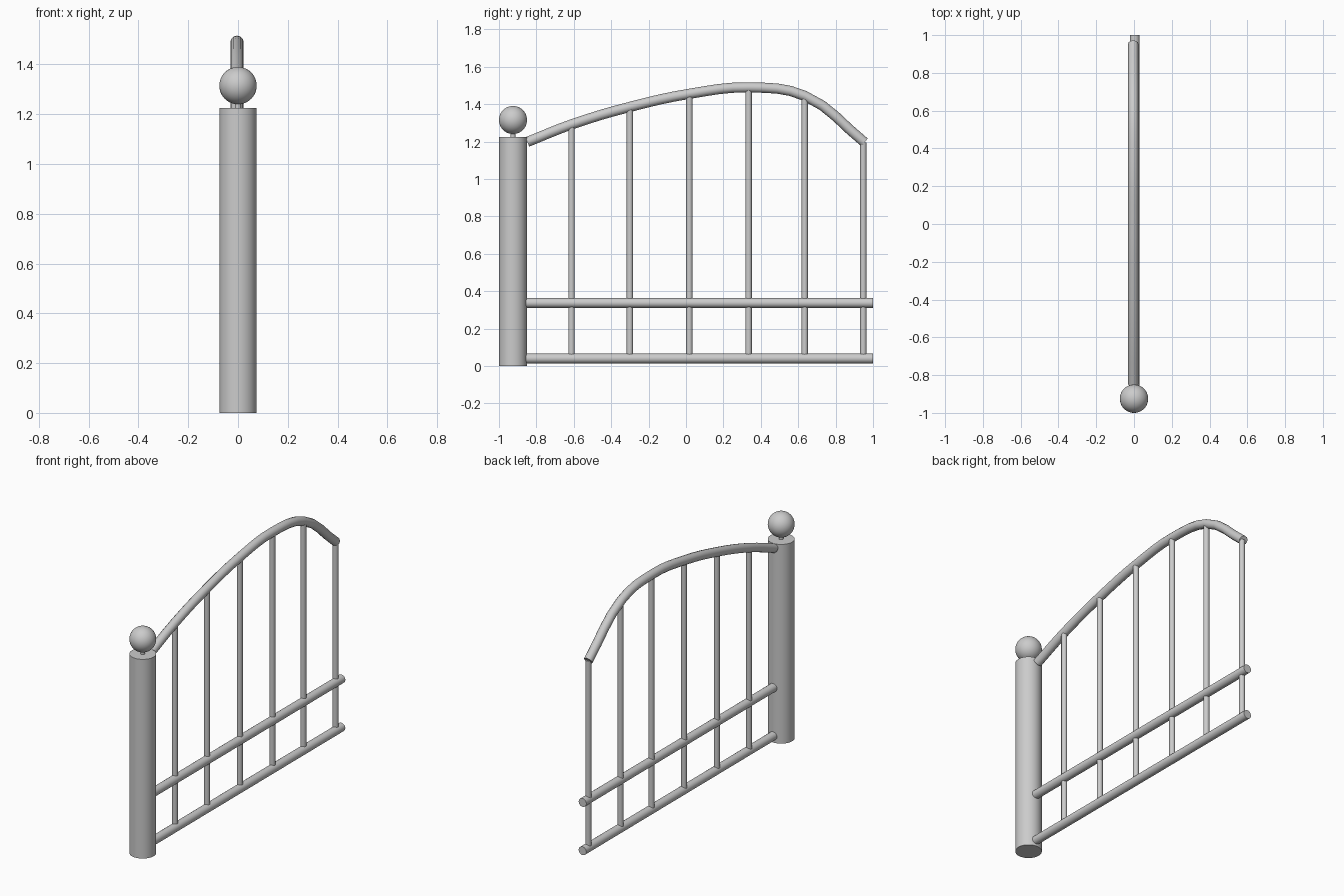
import bpy, math

if "Cube" in bpy.data.objects:
    bpy.data.objects.remove(bpy.data.objects["Cube"])

POST_Y = -0.925


def smooth(obj):
    bpy.ops.object.select_all(action='DESELECT')
    obj.select_set(True)
    bpy.context.view_layer.objects.active = obj
    bpy.ops.object.shade_smooth_by_angle(angle=math.radians(40))


def cylinder(name, radius, length, loc, rot=(0, 0, 0), sides=32):
    bpy.ops.mesh.primitive_cylinder_add(vertices=sides, radius=radius,
                                        depth=length, location=loc, rotation=rot)
    obj = bpy.context.object
    obj.name = name
    smooth(obj)
    return obj


# Post with neck and ball finial
cylinder("post", 0.075, 1.225, (0, POST_Y, 0.6125), sides=48)
cylinder("finial_neck", 0.013, 0.06, (0, POST_Y, 1.24), sides=16)
bpy.ops.mesh.primitive_uv_sphere_add(segments=40, ring_count=24, radius=0.075,
                                     location=(0, POST_Y, 1.315))
bpy.context.object.name = "finial_ball"
smooth(bpy.context.object)

# Two horizontal rails
for name, z in (("bottom_rail", 0.04), ("middle_rail", 0.337)):
    cylinder(name, 0.026, 1.86, (0.004, 0.07, z), (math.pi / 2, 0, 0), 24)

# Arched top rail, swept along a curve through (y, z) points
arch = [(-0.848, 1.198), (-0.61, 1.292), (-0.30, 1.385), (0.018, 1.455),
        (0.335, 1.489), (0.635, 1.444), (0.955, 1.195)]
curve = bpy.data.curves.new("top_rail", 'CURVE')
curve.dimensions = '3D'
curve.bevel_depth = 0.027
curve.bevel_resolution = 4
curve.resolution_u = 4
curve.use_fill_caps = True
spline = curve.splines.new('BEZIER')
spline.bezier_points.add(len(arch) - 1)
for point, (y, z) in zip(spline.bezier_points, arch):
    point.co = (-0.004, y, z)
    point.handle_left_type = point.handle_right_type = 'AUTO'
top_rail = bpy.data.objects.new("top_rail", curve)
bpy.context.collection.objects.link(top_rail)
bpy.ops.object.select_all(action='DESELECT')
top_rail.select_set(True)
bpy.context.view_layer.objects.active = top_rail
bpy.ops.object.convert(target='MESH')
smooth(bpy.context.object)

# Upright bars reaching from the bottom rail into the arch
bars = [(-0.612, 1.29), (-0.30, 1.38), (0.018, 1.45),
        (0.335, 1.485), (0.635, 1.44), (0.948, 1.195)]
for i, (y, top) in enumerate(bars):
    cylinder(f"bar_{i + 1}", 0.017, top - 0.04, (0, y, (top + 0.04) / 2), sides=16)
